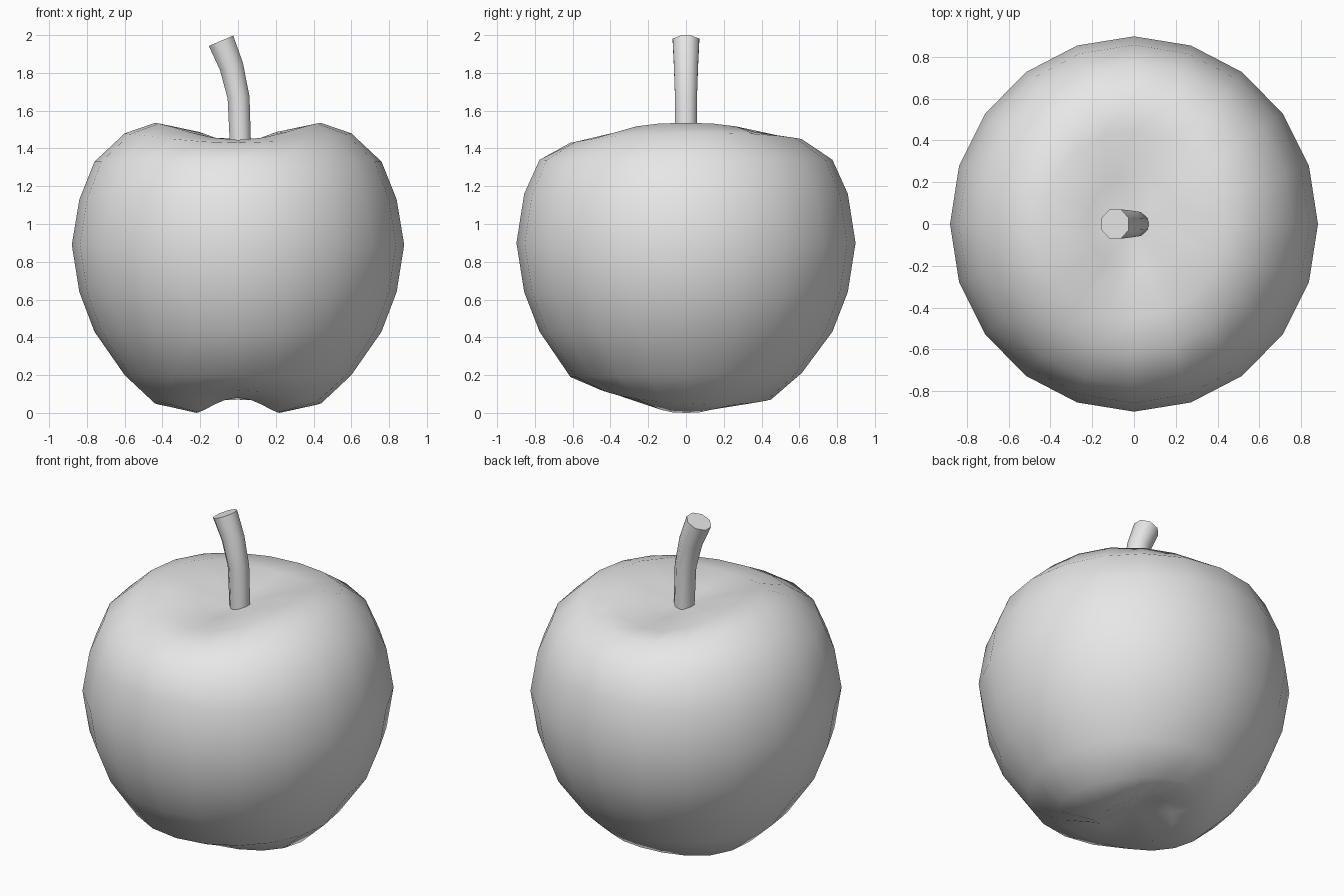
import bpy, bmesh, math
from mathutils import Vector

if "Cube" in bpy.data.objects:
    bpy.data.objects.remove(bpy.data.objects["Cube"], do_unlink=True)

grey = bpy.data.materials.new("plain grey")
grey.use_nodes = True
grey.diffuse_color = (0.8, 0.8, 0.8, 1)
grey.node_tree.nodes["Principled BSDF"].inputs["Base Color"].default_value = (0.8, 0.8, 0.8, 1)


def bridge(bm, low, high):
    n = len(low)
    for i in range(n):
        j = (i + 1) % n
        bm.faces.new((low[i], low[j], high[j], high[i]))


def finish(bm, name, angle):
    bmesh.ops.recalc_face_normals(bm, faces=bm.faces)
    mesh = bpy.data.meshes.new(name)
    bm.to_mesh(mesh)
    bm.free()
    mesh.materials.append(grey)
    obj = bpy.data.objects.new(name, mesh)
    bpy.context.collection.objects.link(obj)
    bpy.ops.object.select_all(action='DESELECT')
    obj.select_set(True)
    bpy.context.view_layer.objects.active = obj
    bpy.ops.object.shade_smooth_by_angle(angle=math.radians(angle))


# Fruit body: rings of radius, height, rise at front and back, and tilt to the back
SIDES = 20
rings = [
    (0.22, 0.00, 0.08, 0.00), (0.44, 0.05, 0.045, -0.025),
    (0.60, 0.20, 0.00, 0.01), (0.76, 0.43, 0.00, 0.00),
    (0.84, 0.64, 0.00, 0.00), (0.88, 0.89, 0.01, 0.00),
    (0.84, 1.13, 0.03, 0.00), (0.76, 1.33, 0.01, 0.00),
    (0.60, 1.48, -0.04, 0.01), (0.44, 1.535, -0.09, 0.00),
    (0.22, 1.49, -0.06, 0.00),
]
bm = bmesh.new()
loops = []
for r, z, rise, tilt in rings:
    loop = []
    for i in range(SIDES):
        a = math.tau * i / SIDES
        s = math.sin(a)
        loop.append(bm.verts.new((r * math.cos(a), 1.02 * r * s,
                                  z + rise * abs(s) ** 3 + tilt * s)))
    loops.append(loop)
for low, high in zip(loops, loops[1:]):
    bridge(bm, low, high)
# Dimples close the bottom and the top
for loop, z in ((loops[0], 0.11), (loops[-1], 1.41)):
    pole = bm.verts.new((0, 0, z))
    for i in range(SIDES):
        bm.faces.new((loop[i], loop[(i + 1) % SIDES], pole))
finish(bm, "fruit_body", 180)

# Stem: eight-sided bent tube that widens upwards; x, z, radius, lean in degrees
bm = bmesh.new()
loops = []
for x, z, r, lean in ((0.015, 1.36, 0.06, 0), (0.003, 1.67, 0.063, 6),
                      (-0.035, 1.835, 0.069, 18), (-0.09, 1.97, 0.076, 23)):
    t = math.radians(lean)
    across = Vector((math.cos(t), 0, math.sin(t)))
    loop = []
    for i in range(8):
        a = math.tau * (i + 0.5) / 8
        p = Vector((x, 0, z)) + across * r * math.cos(a) + Vector((0, r * math.sin(a), 0))
        loop.append(bm.verts.new(p))
    loops.append(loop)
for low, high in zip(loops, loops[1:]):
    bridge(bm, low, high)
bm.faces.new(loops[0])
bm.faces.new(loops[-1])
finish(bm, "stem", 60)
